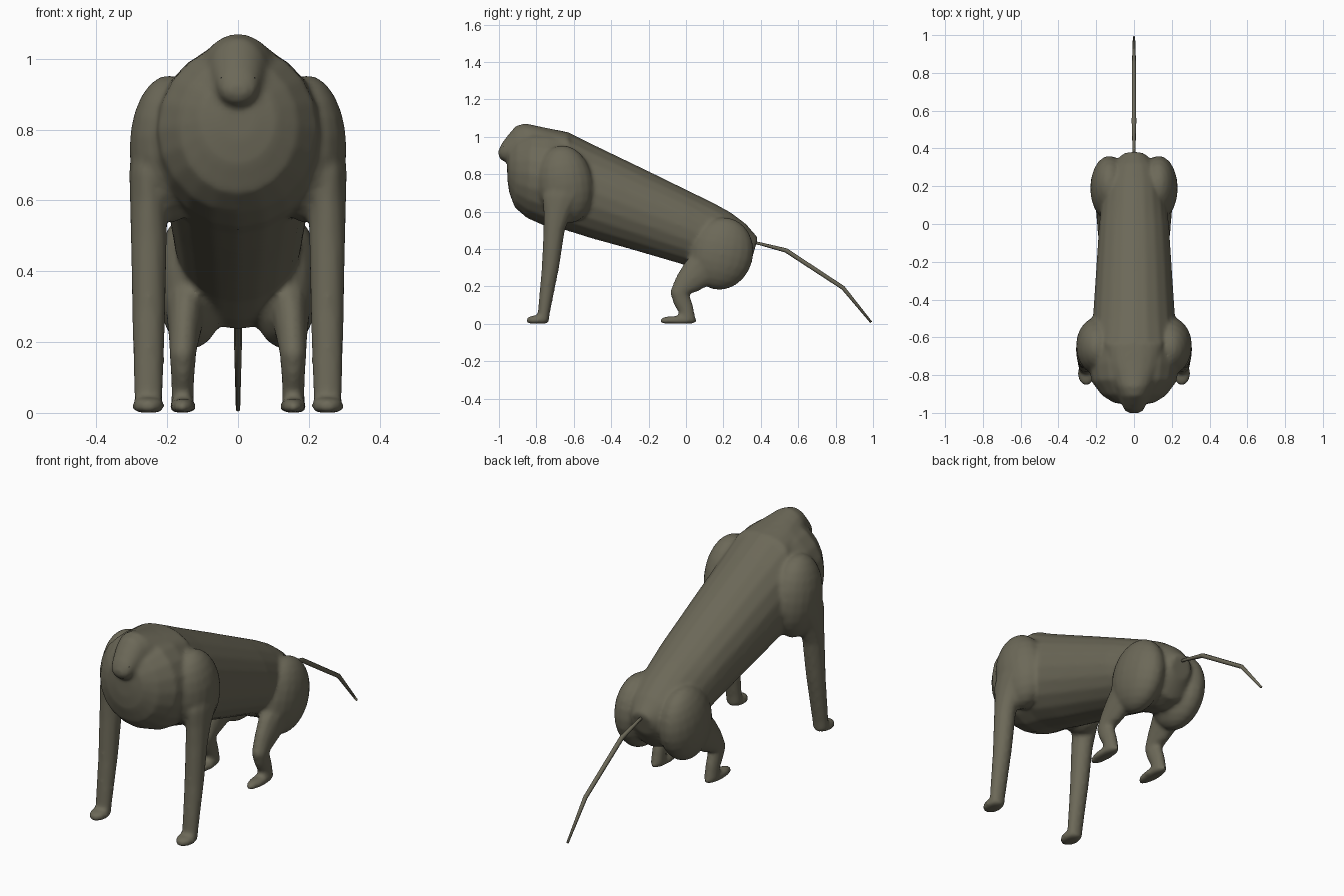
import bpy, bmesh, math
from mathutils import Vector, Matrix

if "Cube" in bpy.data.objects:
    bpy.data.objects.remove(bpy.data.objects["Cube"])


def material(name, rgb):
    m = bpy.data.materials.new(name)
    m.diffuse_color = (*rgb, 1)
    m.use_nodes = True
    m.node_tree.nodes["Principled BSDF"].inputs["Base Color"].default_value = m.diffuse_color
    return m


FUR = material("olive_fur", (0.15, 0.14, 0.098))
EYE = material("dark_eye", (0.02, 0.02, 0.015))


def loft(bm, rings):
    """Skin a list of point loops and cap both ends."""
    loops = [[bm.verts.new(p) for p in ring] for ring in rings]
    n = len(loops[0])
    faces = []
    for a, b in zip(loops, loops[1:]):
        for i in range(n):
            j = (i + 1) % n
            faces.append(bm.faces.new((a[i], a[j], b[j], b[i])))
    faces.append(bm.faces.new(loops[0][::-1]))
    faces.append(bm.faces.new(loops[-1]))
    bmesh.ops.recalc_face_normals(bm, faces=faces)


def trunk(bm, sections, n=20):
    """Sections: top y, top z, bottom y, bottom z, half width."""
    rings = []
    for ty, tz, by, bz, w in sections:
        ring = []
        for i in range(n):
            a = 2 * math.pi * i / n
            k = (1 + math.cos(a)) / 2
            ring.append((w * math.sin(a), by + (ty - by) * k, bz + (tz - bz) * k))
        rings.append(ring)
    loft(bm, rings)


def limb(bm, sections, side, n=12):
    """Sections: centre x, y, z, radius across, radius along y, slope of the ring."""
    rings = []
    for x, y, z, rx, ry, slope in sections:
        ring = []
        for i in range(n):
            a = 2 * math.pi * i / n
            dy = ry * math.sin(a)
            ring.append((side * (x + rx * math.cos(a)), y + dy, z + slope * dy))
        rings.append(ring)
    loft(bm, rings)


def ball(bm, centre, radii, tilt=0):
    mat = (Matrix.Translation(centre) @ Matrix.Rotation(tilt, 4, 'X')
           @ Matrix.Diagonal((*radii, 1)))
    bmesh.ops.create_uvsphere(bm, u_segments=20, v_segments=12, radius=1, matrix=mat)


def finish(bm, name, mat):
    me = bpy.data.meshes.new(name)
    bm.to_mesh(me)
    bm.free()
    me.materials.append(mat)
    for p in me.polygons:
        p.use_smooth = True
    ob = bpy.data.objects.new(name, me)
    bpy.context.collection.objects.link(ob)
    return ob


bm = bmesh.new()

# torso from chest to rump
trunk(bm, [
    (-.957, .88, -.955, .77, .05), (-.945, .95, -.945, .70, .11),
    (-.90, 1.00, -.915, .62, .17), (-.82, 1.04, -.85, .565, .225),
    (-.73, 1.04, -.76, .525, .24), (-.62, 1.02, -.66, .505, .232),
    (-.50, .96, -.50, .455, .218), (-.25, .84, -.30, .40, .203),
    (0, .718, 0, .312, .185), (.15, .645, .10, .26, .17),
    (.24, .595, .20, .235, .16), (.32, .535, .29, .25, .13),
    (.385, .46, .35, .34, .06)])

# head and muzzle
trunk(bm, [
    (-1.003, .925, -1.0, .89, .028), (-.985, .965, -.985, .872, .052),
    (-.955, 1.005, -.95, .86, .066), (-.91, 1.058, -.91, .86, .08),
    (-.86, 1.072, -.85, .86, .10), (-.74, 1.046, -.74, .86, .14),
    (-.63, 1.025, -.63, .86, .16)])

for s in (-1, 1):
    # shoulder
    ball(bm, (s * .195, -.645, .745), (.112, .15, .21), .15)
    # arm
    limb(bm, [
        (.235, -.64, .80, .06, .10, 0), (.25, -.66, .68, .058, .11, 0),
        (.252, -.685, .60, .054, .078, 0), (.252, -.705, .50, .052, .058, 0),
        (.252, -.725, .30, .048, .047, 0), (.253, -.76, .06, .042, .033, 0),
        (.253, -.765, .015, .04, .033, 0)], s)
    # hand
    limb(bm, [
        (.253, -.795, .045, .03, .04, .1), (.253, -.793, .03, .045, .06, 0),
        (.253, -.793, .012, .045, .062, 0), (.253, -.793, .001, .036, .055, 0)], s)
    # haunch
    ball(bm, (s * .13, .19, .375), (.102, .17, .195), -.25)
    # thigh, shin and heel
    limb(bm, [
        (.14, .16, .36, .075, .12, -.2), (.147, .075, .275, .055, .085, -.6),
        (.152, .005, .215, .044, .055, -.8), (.156, -.035, .165, .038, .052, -.1),
        (.156, -.022, .125, .035, .045, .4), (.156, .0, .075, .032, .04, .4),
        (.156, .012, .02, .033, .04, 0)], s)
    # foot
    limb(bm, [
        (.156, -.03, .04, .026, .075, 0), (.156, -.042, .028, .036, .098, 0),
        (.156, -.042, .012, .037, .10, 0), (.156, -.042, .001, .03, .092, 0)], s)

# fuse the parts into one skin
body = finish(bm, "body", FUR)
fuse = body.modifiers.new("fuse", 'REMESH')
fuse.mode = 'VOXEL'
fuse.voxel_size = .011
fuse.use_smooth_shade = True
soften = body.modifiers.new("soften", 'SMOOTH')
soften.factor = .5
soften.iterations = 5

# kinked tail
bm = bmesh.new()
path = [(.36, .435, .008), (.40, .427, .008), (.535, .392, .012),
        (.84, .192, .011), (.99, .008, .006)]
rings = []
for i, (y, z, r) in enumerate(path):
    a, b = path[max(i - 1, 0)], path[min(i + 1, len(path) - 1)]
    d = Vector((0, b[0] - a[0], b[1] - a[1])).normalized()
    up = Vector((1, 0, 0)).cross(d)
    rings.append([Vector((0, y, z)) + r * (math.cos(t) * Vector((1, 0, 0)) + math.sin(t) * up)
                  for t in (k * math.pi / 4 for k in range(8))])
loft(bm, rings)
finish(bm, "tail", FUR)

# small eyes
for s, side in ((-1, "left"), (1, "right")):
    bm = bmesh.new()
    ball(bm, (s * .042, -.972, .945), (.008, .008, .006))
    finish(bm, side + "_eye", EYE)
